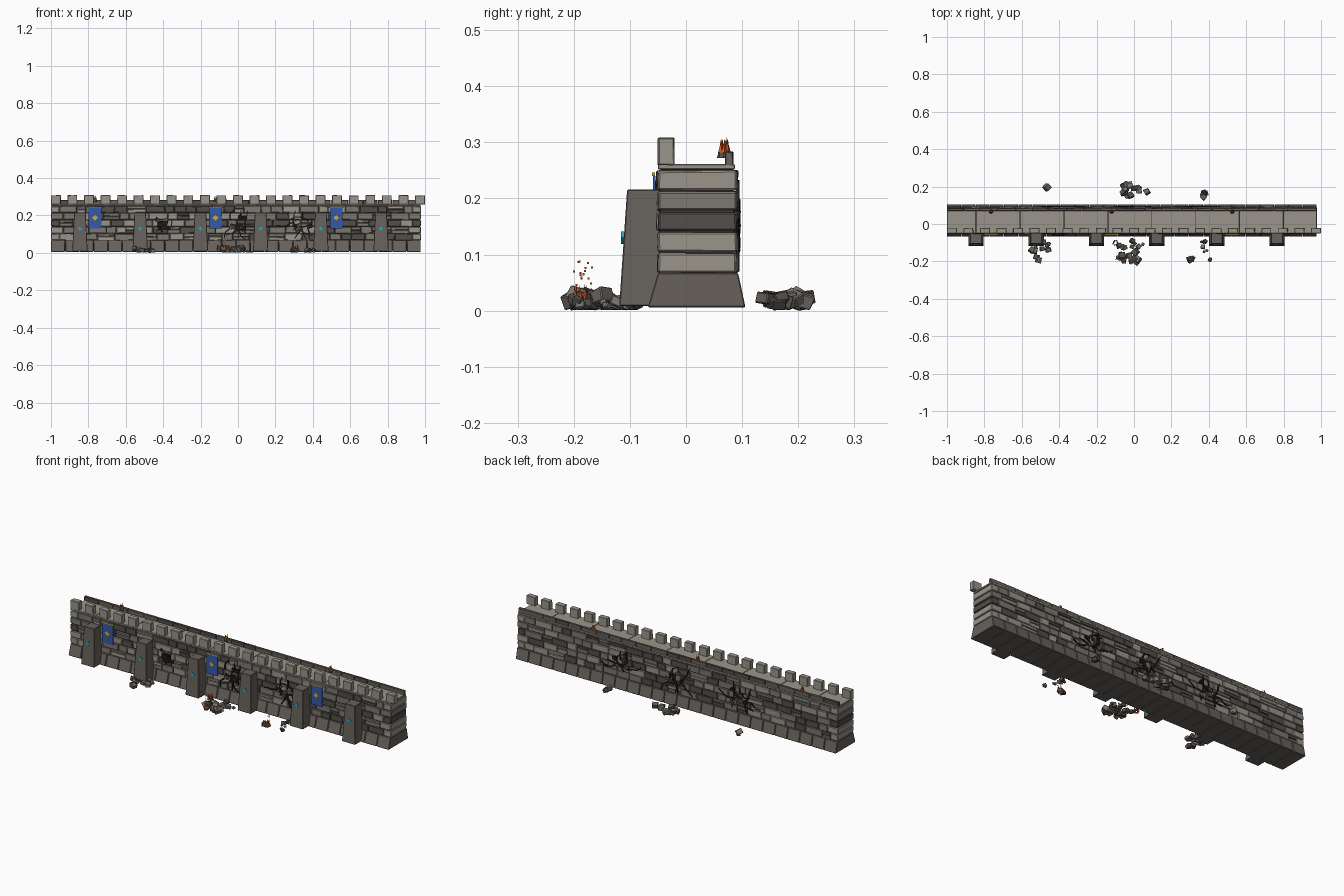
import bpy, bmesh, math, random
from mathutils import Matrix, Vector, Euler

if "Cube" in bpy.data.objects:
    bpy.data.objects.remove(bpy.data.objects["Cube"], do_unlink=True)
rng = random.Random(7)


def material(name, *rgb):
    m = bpy.data.materials.new(name)
    m.use_nodes = True
    m.diffuse_color = (*rgb, 1)
    bsdf = m.node_tree.nodes["Principled BSDF"]
    bsdf.inputs["Base Color"].default_value = (*rgb, 1)
    bsdf.inputs["Roughness"].default_value = 0.9
    return m


LIGHT = material("light_stone", .32, .30, .255)
MID = material("mid_stone", .20, .185, .16)
DARK = material("dark_stone", .085, .077, .068)
BASE = material("base_stone", .135, .12, .105)
MORTAR = material("mortar", .045, .041, .037)
BLACK = material("crack_black", .012, .011, .01)
BLUE = material("banner_blue", .035, .10, .38)
GOLD = material("gold", .68, .36, .04)
CYAN = material("cyan_gem", .015, .40, .58)
FIRE = material("flame_orange", .68, .10, .015)
STONES = [LIGHT, MID, DARK]

X0, X1 = -1.0, 0.978          # wall ends
Y0, Y1 = -0.05, 0.09          # wall faces
DAMAGE = [-0.40, 0.0, 0.34]   # damaged places
BANNERS = [-0.765, -0.12, 0.525]


class Part:
    """Collects simple solids into one named object."""

    def __init__(self, name, *mats):
        self.name, self.mats, self.bm = name, mats, bmesh.new()

    def paint(self, verts, mat):
        for f in {f for v in verts for f in v.link_faces}:
            f.material_index = mat

    def box(self, x0, x1, y0, y1, z0, z1, mat=0, jitter=0.0, rot=None):
        c = Vector((x0 + x1, y0 + y1, z0 + z1)) / 2
        m = Matrix.Translation(c)
        if rot:
            m = m @ Euler(rot).to_matrix().to_4x4()
        m = m @ Matrix.Diagonal((x1 - x0, y1 - y0, z1 - z0, 1))
        verts = bmesh.ops.create_cube(self.bm, size=1, matrix=m)["verts"]
        for v in verts:
            v.co += Vector([rng.uniform(-jitter, jitter) for _ in range(3)])
        self.paint(verts, mat)
        return verts

    def cone(self, loc, r1, r2, h, sides, mat=0, rot=(0, 0, 0)):
        m = Matrix.Translation(loc) @ Euler(rot).to_matrix().to_4x4()
        verts = bmesh.ops.create_cone(self.bm, cap_ends=True, segments=sides, radius1=r1,
                                      radius2=r2, depth=h, matrix=m)["verts"]
        self.paint(verts, mat)

    def done(self, bevel=0.0):
        me = bpy.data.meshes.new(self.name)
        self.bm.to_mesh(me)
        self.bm.free()
        for m in self.mats:
            me.materials.append(m)
        ob = bpy.data.objects.new(self.name, me)
        bpy.context.collection.objects.link(ob)
        if bevel:
            mod = ob.modifiers.new("chipped_edges", "BEVEL")
            mod.width, mod.segments = bevel, 1
        return ob


def spans(a, b, lo, hi):
    """Random widths filling a to b."""
    x = a
    while x < b - 0.001:
        n = x + rng.uniform(lo, hi)
        if b - n < lo:
            n = b
        yield x, n
        x = n


# Mortar core
core = Part("wall_core", MORTAR)
core.box(X0 + .006, X1 - .006, Y0 + .005, Y1 - .005, .01, .253)
core.done()

# Sloping foundation blocks
base = Part("foundation_blocks", BASE)
count = 26
step = (X1 - X0) / count
for i in range(count):
    x = X0 + i * step
    for v in base.box(x + .001, x + step - .001, -.068, .106, .006, .067):
        if v.co.z > .05:
            v.co.y = Y0 if v.co.y < 0 else Y1 + .003
base.done(.002)

# Five courses of facing stones on both long sides, through stones at the ends
COURSE = .0368
end_mats = [0, 0, 2, 1, 0]
facing = {s: Part(s + "_facing_stones", *STONES) for s in ("front", "back")}
ends = Part("end_stones", *STONES)
for row in range(5):
    z0 = .068 + row * COURSE
    z1 = z0 + COURSE - .0025
    inset = (.045, .065)[row % 2]
    for a, b in ((X0, X0 + inset), (X1 - inset, X1)):
        ends.box(a, b, Y0, Y1, z0, z1, end_mats[row], .001)
    for side, part in facing.items():
        for a, b in spans(X0 + inset, X1 - inset, .045, .105):
            out = rng.uniform(-.002, .003)
            y0, y1 = (Y0 - out, Y0 + .02) if side == "front" else (Y1 - .02, Y1 + out)
            halves = [(z0, z1)]
            if rng.random() < .22:
                mid = z0 + COURSE * rng.uniform(.42, .58)
                halves = [(z0, mid - .001), (mid + .001, z1)]
            for h0, h1 in halves:
                mat = rng.choices((0, 1, 2), (3, 5, 3))[0]
                part.box(a + .0012, b - .0012, y0, y1, h0, h1, mat, .0012)
for part in facing.values():
    part.done(.0022)
ends.done(.003)

# Walkway slabs
walk = Part("walkway_slabs", LIGHT)
edges = [X0] + [-.845 + .235 * i for i in range(8)] + [X1]
for a, b in zip(edges, edges[1:]):
    walk.box(a + .001, b - .001, Y0, Y1 - .003, .252, .261)
walk.done(.0015)

# Battlements along the front
merlons = Part("merlons", LIGHT)
for i in range(23):
    x = -.974 + i * .0885
    merlons.box(x - .026, x + .026, -.05, -.021, .259, .308, 0, .001)
merlons.done(.002)

# Low parapet along the back
parapet = Part("back_parapet", DARK, BASE)
for a, b in spans(X0, X1, .07, .10):
    parapet.box(a + .001, b - .001, .070, .084, .256, .283, rng.choice((0, 1)), .0008)
parapet.done(.0015)

# Tapering buttresses with gems
butts = Part("buttresses", BASE)
gems = Part("buttress_gems", CYAN)
for i in range(6):
    x = -.845 + i * .322
    for v in butts.box(x - .041, x + .041, -.119, -.045, .008, .216):
        if v.co.z > .1:
            v.co.x = x + (v.co.x - x) * .75
            if v.co.y < -.1:
                v.co.y = -.105
    gems.box(x - .008, x + .008, -.1155, -.108, .122, .138, rot=(0, math.pi / 4, 0))
butts.done(.002)
gems.done()

# Banners with rods and emblems
banners = Part("banners", BLUE, GOLD)
for x in BANNERS:
    banners.box(x - .034, x + .034, -.0585, -.0545, .130, .240)
    banners.box(x - .040, x + .040, -.061, -.055, .240, .246, 1)
    banners.box(x - .011, x + .011, -.0605, -.057, .177, .199, 1, rot=(0, math.pi / 4, 0))
banners.done()


def flames(part, x, y, z, spread, height, n):
    for i in range(n):
        a = i * math.tau / n
        h = height * rng.uniform(.7, 1)
        part.cone((x + spread * math.cos(a), y + spread * math.sin(a), z + h / 2),
                  .005, 0, h, 5, 0, (rng.uniform(-.12, .12), rng.uniform(-.12, .12), 0))


# Torches on the back parapet and fires in the rubble
bowls = Part("torch_bowls", DARK)
fire = Part("flames", FIRE)
for x in BANNERS:
    bowls.cone((x, .067, .279), .012, .008, .014, 8)
    flames(fire, x, .068, .281, .006, .029, 5)
for x, y in ((-.10, -.10), (-.055, -.19), (.31, -.188)):
    flames(fire, x, y, .012, .011, .036, 7)
for x in (-.10, -.055, .31):
    for _ in range(5):
        p = Vector((x + rng.uniform(-.015, .015), rng.uniform(-.205, -.165), rng.uniform(.045, .09)))
        fire.box(p.x - .0018, p.x + .0018, p.y - .0018, p.y + .0018, p.z - .0018, p.z + .0018)
bowls.done()
fire.done()

# Branching cracks on both faces
cracks = Part("wall_cracks", BLACK)


def crack(x, z, angle, y, steps, width):
    for i in range(steps):
        angle += rng.uniform(-.6, .6)
        length = rng.uniform(.014, .024)
        nx, nz = x + math.cos(angle) * length, z + math.sin(angle) * length
        if not .07 < nz < .235:
            break
        cx, cz = (x + nx) / 2, (z + nz) / 2
        half, w = length * .58, width * (1 - .6 * i / steps)
        cracks.box(cx - half, cx + half, y - .003, y + .003, cz - w, cz + w,
                   rot=(0, -angle, 0))
        x, z = nx, nz


for y in (Y0 - .003, Y1 + .002):
    for x in DAMAGE:
        if x < -.3 and y < 0:
            continue
        for dx in (-.04, 0, .035):
            for k in range(3):
                ang = math.pi / 2 + k * math.tau / 3 + rng.uniform(-.5, .5)
                crack(x + dx, .15 + rng.uniform(-.03, .03), ang, y, 5, .0042)
cracks.done()

# Broken stones around the damage
broken = Part("broken_stones", DARK, BLACK)
for x in DAMAGE:
    for y in (Y0, Y1):
        for _ in range(6):
            cx, cz, s = x + rng.uniform(-.05, .05), .15 + rng.uniform(-.04, .04), rng.uniform(.008, .015)
            broken.box(cx - s, cx + s, y - .006, y + .006, cz - s * .7, cz + s * .7,
                       rng.choice((0, 1)), .002, (0, rng.uniform(-.7, .7), 0))
for dx, dz in ((0, 0), (.012, .008), (-.012, .004), (.004, -.012)):
    broken.box(-.418 + dx, -.388 + dx, -.062, -.05, .138 + dz, .164 + dz, 1, .003)
broken.done(.001)

# Fallen rubble: centre, spread, number, size
rubble = Part("rubble", MID, BASE, DARK)
PILES = [(-.50, -.145, .05, .05, 14, .013), (-.01, -.11, .08, .03, 9, .011),
         (-.03, -.175, .06, .025, 14, .015), (.31, -.185, .015, .008, 4, .014),
         (.385, -.12, .04, .03, 6, .010), (.41, -.19, .01, .01, 2, .010),
         (.0, .18, .07, .035, 14, .014), (.37, .155, .012, .015, 4, .013),
         (-.465, .198, .006, .006, 2, .016)]
for px, py, sx, sy, n, size in PILES:
    for _ in range(n):
        s = size * rng.uniform(.6, 1.15)
        x, y = px + rng.uniform(-sx, sx), py + rng.uniform(-sy, sy)
        z = s + rng.choice((0, 0, .008))
        verts = rubble.box(x - s, x + s, y - s, y + s, z - s * .75, z + s * .75, rng.randrange(3),
                           s * .15, [rng.uniform(-.5, .5), rng.uniform(-.5, .5), rng.uniform(0, 3)])
        low = min(v.co.z for v in verts)
        for v in verts:
            v.co.z -= min(low, 0)
rubble.done(.002)
